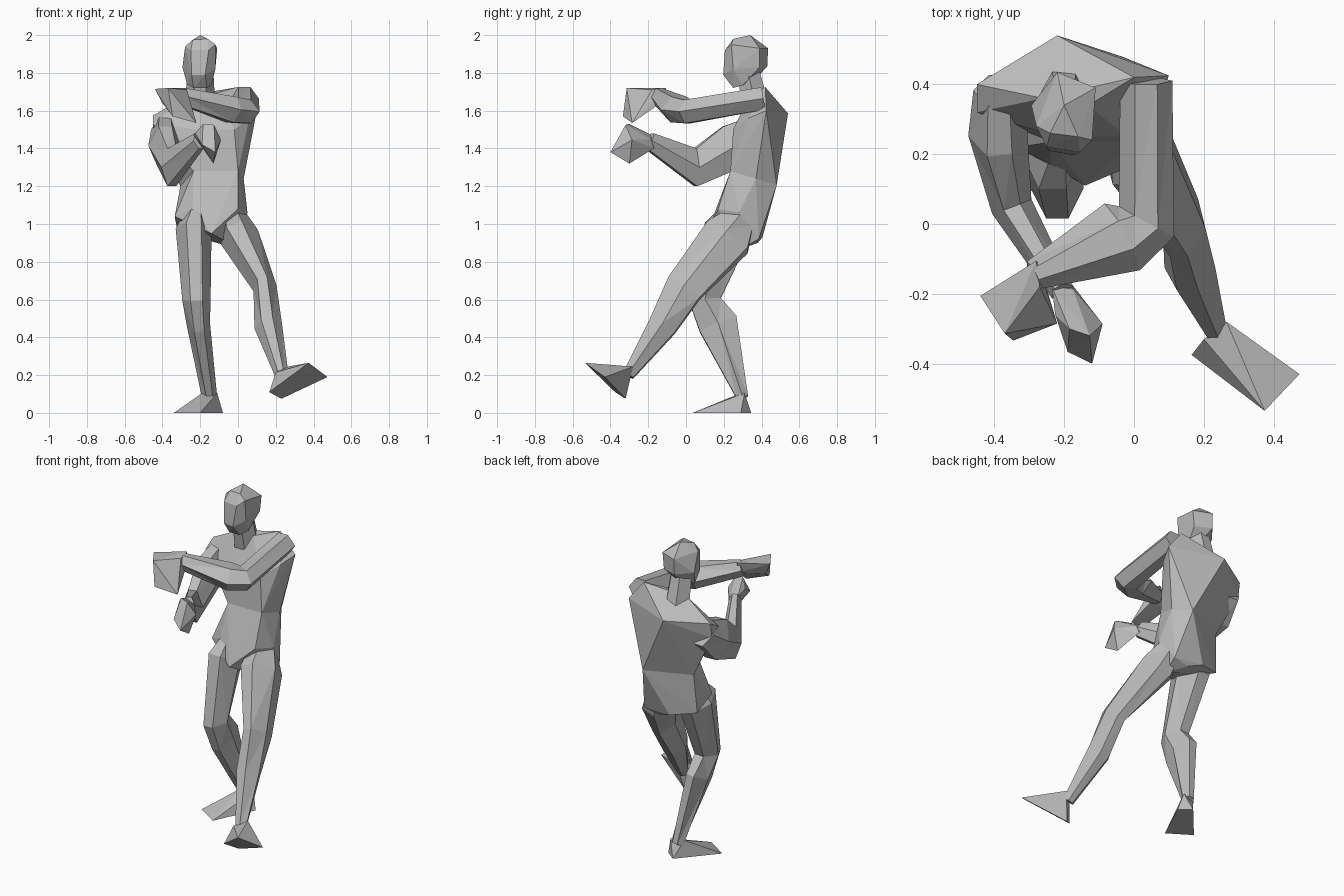
import bpy
import bmesh
from mathutils import Vector

default_cube = bpy.data.objects.get("Cube")
if default_cube:
    bpy.data.objects.remove(default_cube, do_unlink=True)

# One plain grey for the whole figure
grey = bpy.data.materials.new("plain_grey")
grey.use_nodes = True
colour = (0.5, 0.5, 0.5, 1)
grey.diffuse_color = colour
grey.node_tree.nodes["Principled BSDF"].inputs["Base Color"].default_value = colour

UP = Vector((0, 0, 1))
BACK = Vector((0, 1, 0))
HEXAGON = [(1, 0), (.42, 1), (-.42, 1), (-1, 0), (-.42, -1), (.42, -1)]


def finish(name, bm):
    """Turn a bmesh into a flat shaded object with the grey material."""
    bmesh.ops.recalc_face_normals(bm, faces=bm.faces[:])
    mesh = bpy.data.meshes.new(name)
    bm.to_mesh(mesh)
    bm.free()
    mesh.materials.append(grey)
    body_part = bpy.data.objects.new(name, mesh)
    bpy.context.scene.collection.objects.link(body_part)
    return body_part


def limb(name, depth_reference, sections):
    """Loft six-sided rings along a bent path: (centre, half width, half depth)."""
    bm = bmesh.new()
    centres = [Vector(section[0]) for section in sections]
    rings = []
    for i, (_, half_width, half_depth) in enumerate(sections):
        # Mitre each joint by averaging the directions of its two bones
        tangent = Vector()
        if i > 0:
            tangent += (centres[i] - centres[i - 1]).normalized()
        if i < len(centres) - 1:
            tangent += (centres[i + 1] - centres[i]).normalized()
        tangent.normalize()
        side = depth_reference.cross(tangent).normalized()
        depth = tangent.cross(side)
        rings.append([bm.verts.new(centres[i] + side * half_width * a + depth * half_depth * b)
                      for a, b in HEXAGON])
    for lower, upper in zip(rings, rings[1:]):
        for k in range(len(HEXAGON)):
            n = (k + 1) % len(HEXAGON)
            bm.faces.new((lower[k], lower[n], upper[n], upper[k]))
    bm.faces.new(rings[0])
    bm.faces.new(rings[-1])
    bmesh.ops.triangulate(bm, faces=[f for f in bm.faces if len(f.verts) == 4])
    return finish(name, bm)


def faceted_block(name, corners):
    """Wrap a few corner points in flat facets."""
    bm = bmesh.new()
    verts = [bm.verts.new(corner) for corner in corners]
    wrapped = bmesh.ops.convex_hull(bm, input=verts)
    spare = [v for v in wrapped["geom_interior"] + wrapped["geom_unused"]
             if isinstance(v, bmesh.types.BMVert)]
    bmesh.ops.delete(bm, geom=list(set(spare)), context='VERTS')
    return finish(name, bm)


# Head: crown, brow, temples, back, jaw, chin and nape
faceted_block("head", [
    (-.2, .34, 2), (-.24, .26, 1.975), (-.16, .25, 1.98),
    (-.25, .22, 1.92), (-.155, .206, 1.92), (-.28, .28, 1.94), (-.12, .24, 1.95),
    (-.294, .34, 1.83), (-.12, .25, 1.82),
    (-.22, .435, 1.93), (-.11, .39, 1.93), (-.22, .43, 1.835), (-.12, .39, 1.83),
    (-.245, .21, 1.79), (-.174, .197, 1.79), (-.235, .25, 1.72), (-.165, .25, 1.72),
    (-.2, .39, 1.79), (-.27, .3, 1.74), (-.14, .3, 1.735)])
limb("neck", BACK, [
    ((-.2, .37, 1.62), .08, .07),
    ((-.2, .33, 1.8), .07, .06)])

# Waist ring shared by the chest and the pelvis
waist = [(-.035, .48, 1.205), (-.305, .36, 1.2), (.03, .37, 1.24),
         (-.235, .235, 1.28), (0, .235, 1.28)]

# Hunched upper body with a high back ridge
faceted_block("chest", waist + [
    (-.22, .54, 1.585), (-.45, .40, 1.575), (-.45, .32, 1.53), (-.45, .385, 1.48),
    (0, .42, 1.725), (.10, .425, 1.6), (.06, .33, 1.56),
    (-.26, .36, 1.68), (-.13, .34, 1.69),
    (-.22, .25, 1.5), (-.02, .25, 1.5)])

# Waist down to the hips
faceted_block("pelvis", waist + [
    (-.24, .17, 1.08), (0, .17, 1.08), (-.14, .11, .95),
    (-.335, .22, 1.04), (.05, .28, 1.06), (-.32, .345, .96),
    (-.17, .405, .93), (.02, .385, .92),
    (-.08, .38, .9), (.01, .285, .865)])

# Arm reaching forward and bent across the body
limb("left_arm", UP, [
    ((.035, .41, 1.665), .075, .06),
    ((.036, .007, 1.595), .09, .062),
    ((-.034, -.037, 1.605), .108, .068),
    ((-.29, -.147, 1.675), .043, .045)])
faceted_block("left_hand", [
    (-.44, -.206, 1.715), (-.28, -.105, 1.72), (-.28, -.186, 1.64),
    (-.27, -.12, 1.65), (-.27, -.18, 1.71),
    (-.37, -.314, 1.72), (-.346, -.334, 1.57), (-.22, -.285, 1.535),
    (-.40, -.22, 1.64)])

# Arm held low with a raised forearm
limb("right_arm", UP, [
    ((-.385, .38, 1.5), .075, .08),
    ((-.39, .26, 1.415), .085, .12),
    ((-.35, .05, 1.3), .06, .1),
    ((-.205, -.195, 1.44), .035, .045)])
faceted_block("right_hand", [
    (-.235, -.18, 1.47), (-.18, -.17, 1.40), (-.175, -.186, 1.45),
    (-.226, -.26, 1.48), (-.185, -.3, 1.53),
    (-.127, -.32, 1.525), (-.09, -.286, 1.445),
    (-.12, -.40, 1.38), (-.13, -.30, 1.32), (-.19, -.366, 1.42)])

# Stretched leg, swung forward
limb("left_leg", BACK, [
    ((-.025, .29, 1.03), .075, .08),
    ((.008, .22, .93), .105, .13),
    ((.143, -.01, .66), .063, .1),
    ((.16, -.125, .46), .074, .075),
    ((.232, -.305, .2), .036, .03)])
faceted_block("left_foot", [
    (.374, -.535, .265), (.474, -.43, .19), (.165, -.375, .11),
    (.23, -.32, .075), (.265, -.28, .245), (.2, -.33, .215)])

# Standing leg
limb("right_leg", BACK, [
    ((-.22, .25, 1.08), .05, .06),
    ((-.235, .22, .97), .095, .125),
    ((-.22, .1, .6), .075, .085),
    ((-.21, .17, .47), .062, .105),
    ((-.15, .3, .08), .04, .03)])
faceted_block("right_foot", [
    (-.34, .125, 0), (-.2, .035, 0), (-.08, .29, 0),
    (-.15, .345, 0), (-.19, .29, .105), (-.11, .31, .105)])
